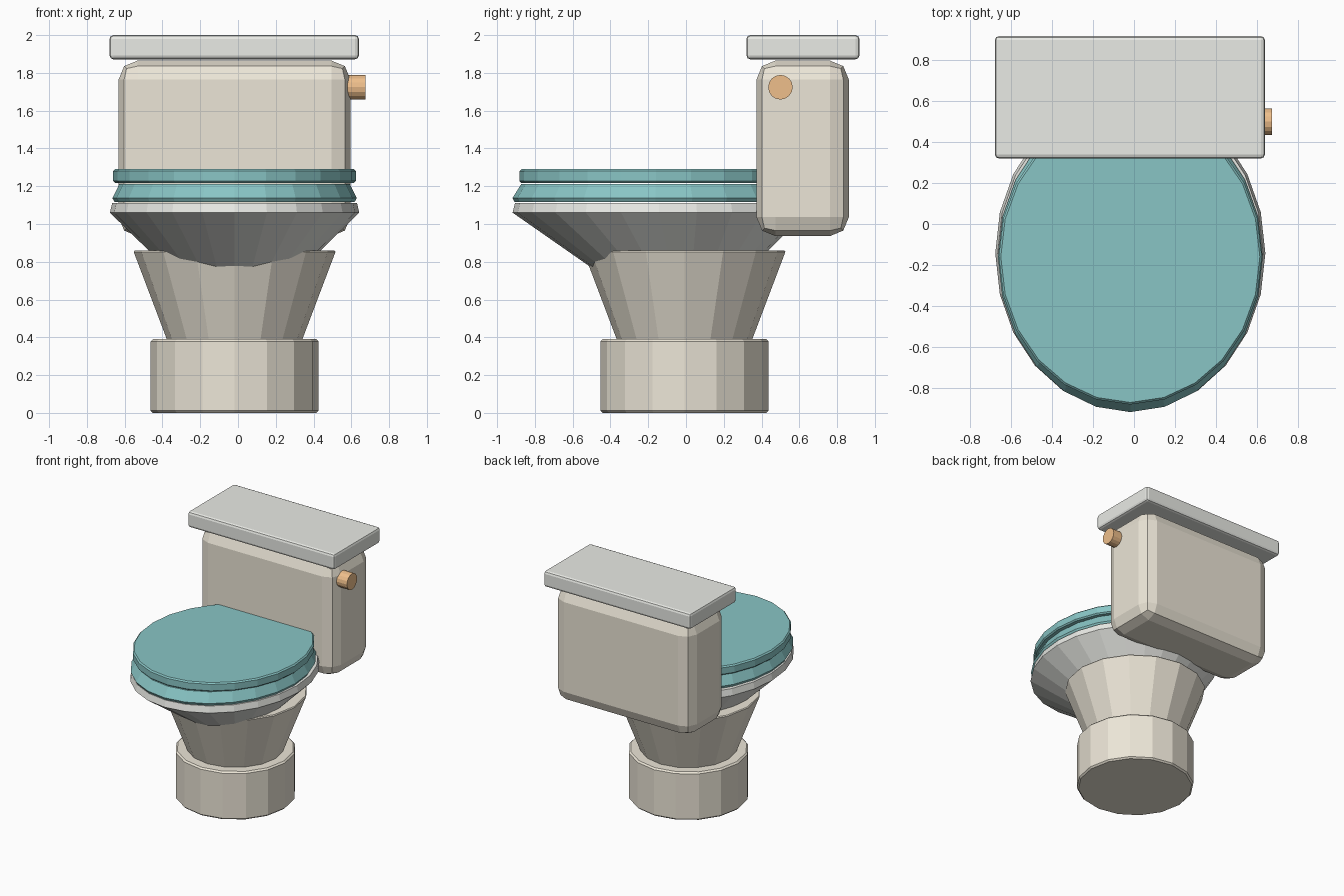
import bpy, bmesh
from math import cos, sin, pi, radians

if "Cube" in bpy.data.objects:
    bpy.data.objects.remove(bpy.data.objects["Cube"])

CX = -0.018  # shared centre line of the body


def material(name, rgb):
    m = bpy.data.materials.new(name)
    m.diffuse_color = (*rgb, 1)
    m.use_nodes = True
    m.node_tree.nodes["Principled BSDF"].inputs["Base Color"].default_value = m.diffuse_color
    return m


CREAM = material("cream", (0.84, 0.79, 0.68))
PALE = material("pale", (0.82, 0.83, 0.79))
TEAL = material("teal", (0.25, 0.56, 0.56))
ORANGE = material("orange", (0.86, 0.52, 0.26))


def finish(name, bm, mat):
    bmesh.ops.recalc_face_normals(bm, faces=bm.faces[:])
    me = bpy.data.meshes.new(name)
    bm.to_mesh(me)
    bm.free()
    me.materials.append(mat)
    ob = bpy.data.objects.new(name, me)
    bpy.context.collection.objects.link(ob)
    return ob


def loft(name, sides, rings, mat, closed=False):
    """Stack elliptical rings (rx, ry, cy, z); closed joins last to first."""
    bm = bmesh.new()
    loops = [[bm.verts.new((CX + rx * cos(2 * pi * i / sides),
                            cy + ry * sin(2 * pi * i / sides), z))
              for i in range(sides)] for rx, ry, cy, z in rings]
    pairs = list(zip(loops, loops[1:]))
    if closed:
        pairs.append((loops[-1], loops[0]))
    else:
        bm.faces.new(loops[0])
        bm.faces.new(loops[-1])
    for a, b in pairs:
        for i in range(sides):
            j = (i + 1) % sides
            bm.faces.new((a[i], a[j], b[j], b[i]))
    return finish(name, bm, mat)


def bevel(ob, width, segments):
    m = ob.modifiers.new("bevel", 'BEVEL')
    m.width, m.segments = width, segments
    m.limit_method = 'ANGLE'
    m.angle_limit = radians(40)


def box(name, lo, hi, width, mat):
    bm = bmesh.new()
    bmesh.ops.create_cube(bm, size=1)
    for v in bm.verts:
        v.co = [(a + b) / 2 + c * (b - a) for a, b, c in zip(lo, hi, v.co)]
    bevel(finish(name, bm, mat), width, 2)


# foot and flared pedestal
foot = loft("foot", 16, [(0.445, 0.445, -0.008, 0), (0.445, 0.445, -0.008, 0.39)], CREAM)
bevel(foot, 0.012, 1)
pedestal = loft("pedestal", 16, [(0.34, 0.34, -0.008, 0.34), (0.537, 0.537, -0.008, 0.86)], CREAM)
bevel(pedestal, 0.008, 1)

# bowl with narrow rim
loft("bowl", 24, [(0.24, 0.28, -0.05, 0.62 + 0.03), (0.66, 0.775, -0.143, 1.06),
                  (0.648, 0.762, -0.143, 1.112)], PALE)

# seat ring and lid
loft("seat", 24, [(0.635, 0.745, -0.162, 1.116), (0.647, 0.757, -0.162, 1.137),
                  (0.61, 0.71, -0.162, 1.212), (0.42, 0.5, -0.162, 1.212),
                  (0.40, 0.48, -0.162, 1.116)], TEAL, closed=True)
lid = loft("lid", 24, [(0.643, 0.722, -0.16, 1.218), (0.643, 0.722, -0.16, 1.29)], TEAL)
bevel(lid, 0.01, 1)

# cistern and its cover
box("tank", (-0.632, 0.373, 0.936), (0.595, 0.862, 1.865), 0.1, CREAM)
box("tank_cover", (-0.68, 0.32, 1.872), (0.64, 0.918, 2.0), 0.02, PALE)

# flush button on the right side
bm = bmesh.new()
bmesh.ops.create_cone(bm, cap_ends=True, segments=16, radius1=0.065, radius2=0.065, depth=0.12)
for v in bm.verts:
    v.co = (0.615 + v.co.z, 0.50 + v.co.x, 1.724 + v.co.y)
finish("flush_button", bm, ORANGE)
